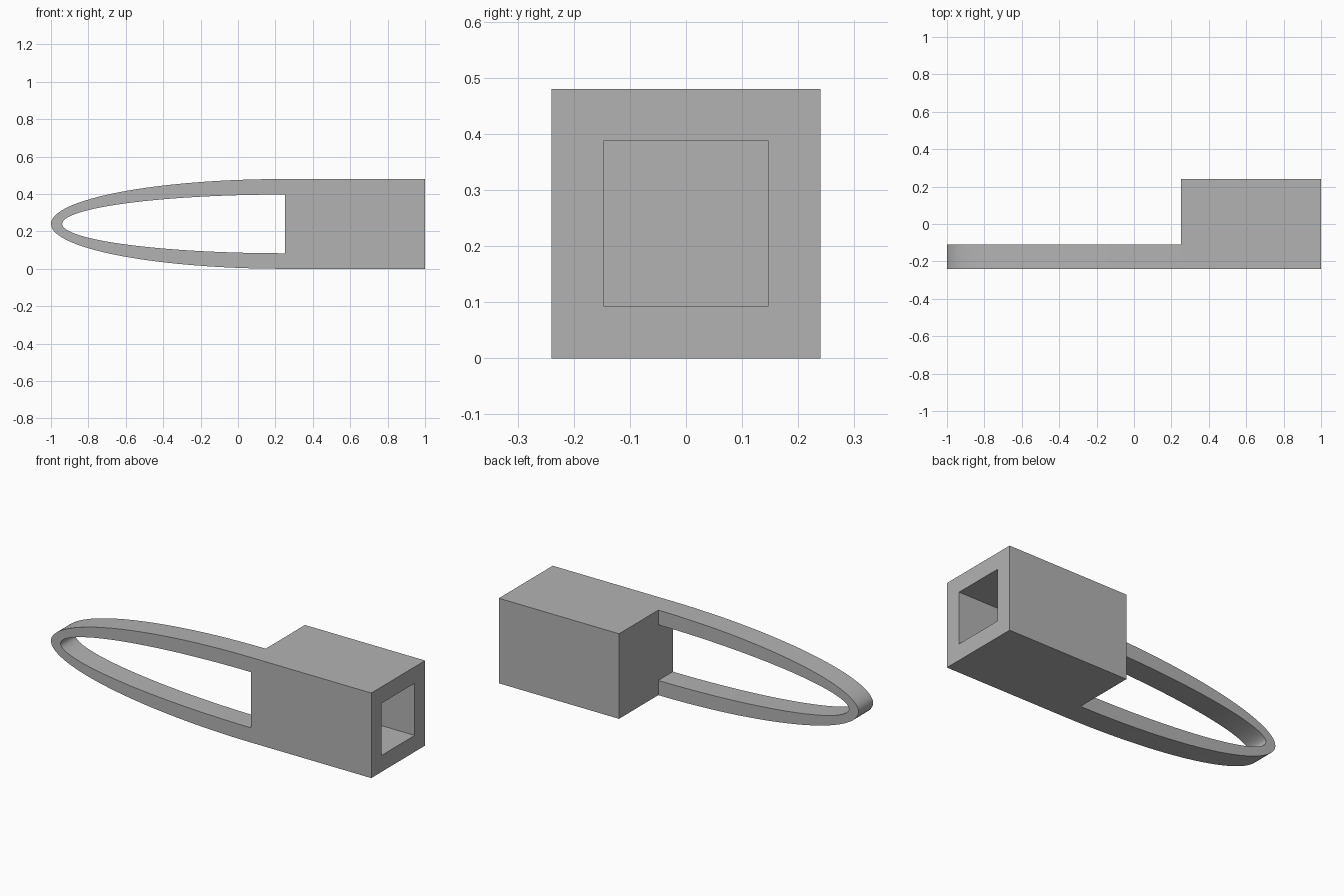
import bpy
import bmesh
import math
from mathutils import Vector

cube = bpy.data.objects.get("Cube")
if cube:
    bpy.data.objects.remove(cube, do_unlink=True)

grey = bpy.data.materials.new("plain grey")
grey.use_nodes = True
colour = (0.45, 0.45, 0.45, 1)
grey.diffuse_color = colour
grey.node_tree.nodes["Principled BSDF"].inputs["Base Color"].default_value = colour

HALF = 0.24          # half height and half depth of the block
BLOCK_BACK = 0.25    # where the loop meets the block
STEPS = 64


def make_object(name, bm):
    bmesh.ops.recalc_face_normals(bm, faces=bm.faces)
    mesh = bpy.data.meshes.new(name)
    bm.to_mesh(mesh)
    bm.free()
    mesh.materials.append(grey)
    obj = bpy.data.objects.new(name, mesh)
    bpy.context.collection.objects.link(obj)
    return obj


# Square block with a blind square socket in its +x end
bm = bmesh.new()
bmesh.ops.create_cube(bm, size=1)
for v in bm.verts:
    v.co = Vector(((BLOCK_BACK + 1) / 2 + v.co.x * (1 - BLOCK_BACK),
                   v.co.y * 2 * HALF, HALF + v.co.z * 2 * HALF))
end = max(bm.faces, key=lambda f: f.calc_center_median().x)
bmesh.ops.inset_region(bm, faces=[end], thickness=0.093, use_even_offset=True)
floor = bmesh.ops.extrude_face_region(bm, geom=[end])
bmesh.ops.translate(bm, vec=(-0.65, 0, 0),
                    verts=[g for g in floor["geom"] if isinstance(g, bmesh.types.BMVert)])
if end.is_valid:
    bmesh.ops.delete(bm, geom=[end], context="FACES_ONLY")
make_object("socket_block", bm)

# Half-elliptical loop, flush with the front of the block
bm = bmesh.new()
rings = []
for i in range(STEPS + 1):
    a = math.pi * (0.5 + i / STEPS)
    section = [(1.25, 0.24, -HALF), (1.25, 0.24, -0.11),
               (1.19, 0.157, -0.11), (1.19, 0.157, -HALF)]
    rings.append([bm.verts.new((BLOCK_BACK + rx * math.cos(a), y, HALF + rz * math.sin(a)))
                  for rx, rz, y in section])
for r, s in zip(rings, rings[1:]):
    for k in range(4):
        n = (k + 1) % 4
        bm.faces.new((r[k], r[n], s[n], s[k]))
loop = make_object("strap_loop", bm)

bpy.ops.object.select_all(action="DESELECT")
loop.select_set(True)
bpy.context.view_layer.objects.active = loop
bpy.ops.object.shade_smooth_by_angle(angle=math.radians(30))
